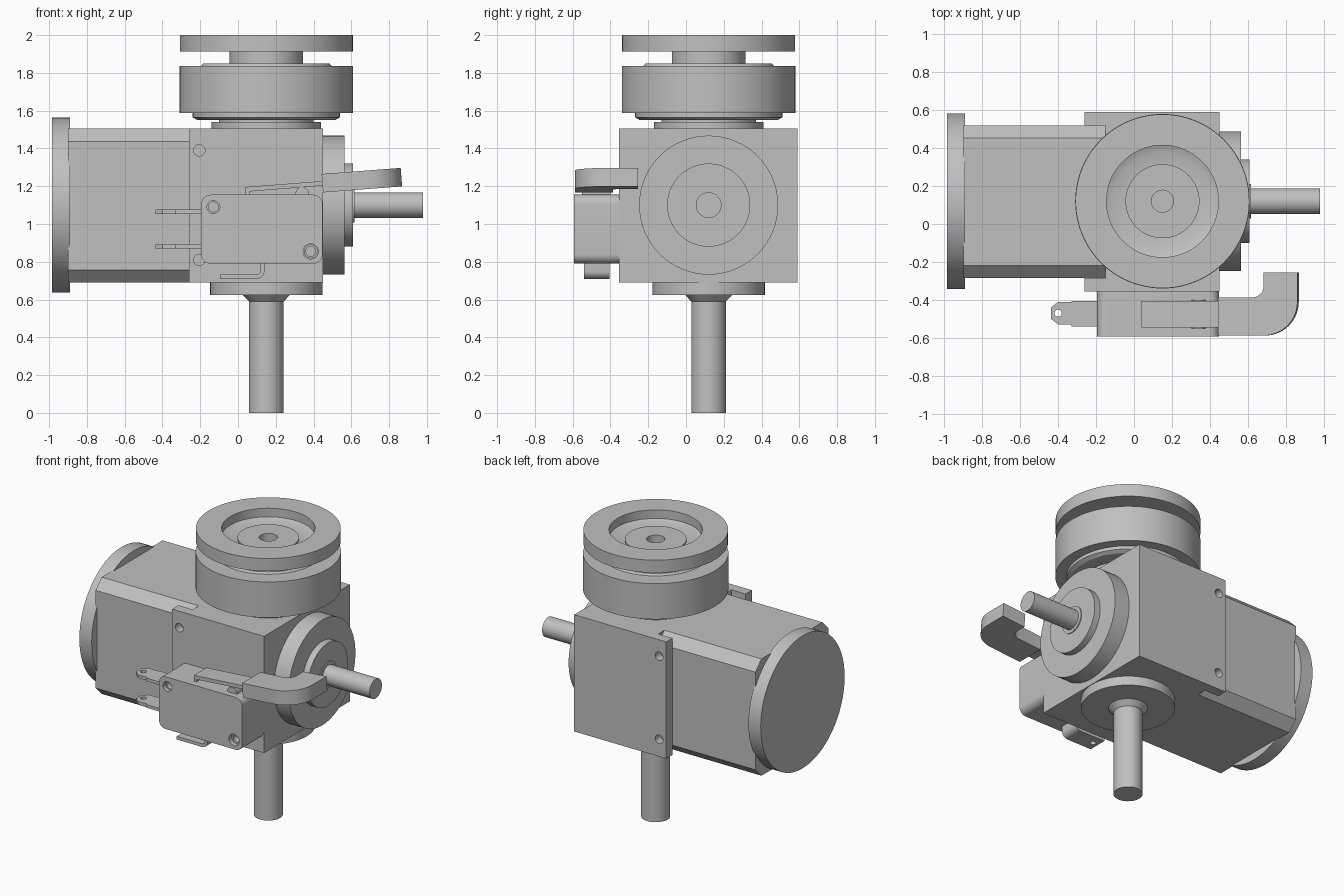
import bpy, bmesh, math
from mathutils import Matrix, Vector

cube = bpy.data.objects.get("Cube")
if cube:
    bpy.data.objects.remove(cube, do_unlink=True)

CX, CY, CZ = 0.15, 0.12, 1.10   # where the two shaft axes cross

grey = bpy.data.materials.new("plain_grey")
grey.use_nodes = True
COLOR = (0.53, 0.53, 0.53, 1)
grey.diffuse_color = COLOR
grey.node_tree.nodes["Principled BSDF"].inputs["Base Color"].default_value = COLOR


def finish(name, bm):
    bmesh.ops.recalc_face_normals(bm, faces=bm.faces[:])
    mesh = bpy.data.meshes.new(name)
    bm.to_mesh(mesh)
    bm.free()
    mesh.materials.append(grey)
    ob = bpy.data.objects.new(name, mesh)
    bpy.context.collection.objects.link(ob)
    return ob


def lathe(name, profile, matrix, steps=64):
    """Revolve (radius, height) points about local z; radius 0 closes an end."""
    bm = bmesh.new()
    verts = [bm.verts.new((r, 0, h)) for r, h in profile]
    edges = [bm.edges.new(p) for p in zip(verts, verts[1:])]
    bmesh.ops.spin(bm, geom=verts + edges, cent=(0, 0, 0), axis=(0, 0, 1),
                   angle=math.tau, steps=steps, use_duplicate=False)
    bmesh.ops.remove_doubles(bm, verts=bm.verts[:], dist=1e-5)
    bm.transform(matrix)
    return finish(name, bm)


def prism(name, points, axis, low, high):
    """Extrude a 2D outline along x, y or z."""
    place = {"x": lambda a, b: (low, a, b), "y": lambda a, b: (a, low, b),
             "z": lambda a, b: (a, b, low)}[axis]
    bm = bmesh.new()
    face = bm.faces.new([bm.verts.new(place(a, b)) for a, b in points])
    new = bmesh.ops.extrude_face_region(bm, geom=[face])["geom"]
    shift = Vector([(high - low) * (c == axis) for c in "xyz"])
    bmesh.ops.translate(bm, vec=shift, verts=[v for v in new if isinstance(v, bmesh.types.BMVert)])
    return finish(name, bm)


def rect(a0, b0, a1, b1):
    return [(a0, b0), (a1, b0), (a1, b1), (a0, b1)]


def arc(cx, cy, r, start, end, n=8):
    angles = [math.radians(start + (end - start) * i / n) for i in range(n + 1)]
    return [(cx + r * math.cos(t), cy + r * math.sin(t)) for t in angles]


def rounded(a0, b0, a1, b1, r):
    return (arc(a1 - r, b1 - r, r, 0, 90) + arc(a0 + r, b1 - r, r, 90, 180)
            + arc(a0 + r, b0 + r, r, 180, 270) + arc(a1 - r, b0 + r, r, 270, 360))


def drill(ob, holes, axis, low, high, r):
    """Cut round holes and remove the cutters again."""
    for a, b in holes:
        cutter = prism("cutter", arc(a, b, r, 0, 345, 23), axis, low, high)
        cutter.hide_render = True
        mod = ob.modifiers.new("hole", "BOOLEAN")
        mod.operation, mod.object, mod.solver = "DIFFERENCE", cutter, "EXACT"
        bpy.context.view_layer.objects.active = ob
        bpy.ops.object.modifier_apply(modifier=mod.name)
        bpy.data.objects.remove(cutter, do_unlink=True)


UP = Matrix.Translation((CX, CY, 0))
ALONG_X = Matrix.Translation((0, CY, CZ)) @ Matrix.Rotation(math.pi / 2, 4, "Y")

# Gearbox block with thin side cheeks that overlap the motor
Y0, Y1, Z0, Z1 = -0.355, 0.59, 0.69, 1.505
t = 0.07
outline = [(0.45, Y0), (0.45, Y1), (-0.26, Y1), (-0.26, Y1 - t), (-0.15, Y1 - t),
           (-0.15, Y0 + t), (-0.26, Y0 + t), (-0.26, Y0)]
gearbox = prism("gearbox_block", outline, "z", Z0, Z1)
for y in (Y0, Y1):
    drill(gearbox, [(-0.205, 1.39), (-0.205, 0.81)], "y", y - 0.06, y + 0.06, 0.03)

# Chamfered motor housing and round end plate
m0, m1, c = Y0 + t, Y1 - t, 0.067
prism("motor_housing", [(m0 + c, Z0), (m1 - c, Z0), (m1, Z0 + c), (m1, Z1 - c),
                        (m1 - c, Z1), (m0 + c, Z1), (m0, Z1 - c), (m0, Z0 + c)],
      "x", -0.90, -0.15)
lathe("motor_end_plate", [(0, -0.985), (0.463, -0.985), (0.463, -0.89), (0, -0.89)], ALONG_X)

# Side bearing cover and output shaft
lathe("side_cover", [(0, 0.45), (0.368, 0.45), (0.368, 0.565), (0.22, 0.565), (0.22, 0.61),
                     (0.092, 0.61), (0.092, 0.616), (0, 0.616)], ALONG_X)
lathe("side_shaft", [(0, 0.6), (0.068, 0.6), (0.068, 0.98), (0, 0.98)], ALONG_X, 40)

# Lower bearing cover and long shaft
lathe("lower_cover", [(0, 0.69), (0.297, 0.69), (0.297, 0.625), (0.125, 0.625),
                      (0.092, 0.59), (0, 0.59)], UP)
lathe("lower_shaft", [(0, 0.6), (0.092, 0.6), (0.092, 0), (0, 0)], UP, 40)

# Clutch drum stack on top
lathe("upper_cover", [(0, 1.5), (0.29, 1.5), (0.29, 1.54), (0.25, 1.54), (0.25, 1.556),
                      (0, 1.556)], UP)
lathe("clutch_drum", [(0, 1.55), (0.365, 1.55), (0.39, 1.565), (0.39, 1.588), (0.46, 1.588),
                      (0.46, 1.837), (0.345, 1.837), (0.335, 1.85), (0, 1.85)], UP, 96)
lathe("clutch_hub", [(0, 1.84), (0.195, 1.84), (0.195, 1.935), (0.058, 1.935),
                     (0.058, 1.88), (0, 1.88)], UP)
lathe("clutch_ring", [(0.15, 1.912), (0.458, 1.912), (0.458, 2.0), (0.295, 2.0),
                      (0.295, 1.94), (0.26, 1.925), (0.15, 1.925), (0.15, 1.912)], UP, 96)

# Limit switch body with two mounting holes
switch = prism("switch_body", rounded(-0.195, 0.79, 0.448, 1.155, 0.05), "y", -0.593, -0.35)
drill(switch, [(-0.13, 1.09)], "y", -0.7, -0.37, 0.034)
drill(switch, [(0.385, 0.855)], "y", -0.7, -0.37, 0.04)
for x, z in ((-0.13, 1.09), (0.385, 0.855)):
    lathe("switch_bushing", [(0.026, 0), (0.037, 0), (0.037, 0.2), (0.026, 0.2), (0.026, 0)],
          Matrix.Translation((x, -0.365, z)) @ Matrix.Rotation(math.pi / 2, 4, "X"), 24)

# Two side terminals with solder holes
tag = [(-0.18, -0.54), (-0.33, -0.54), (-0.33, -0.53), (-0.40, -0.53), (-0.437, -0.50),
       (-0.437, -0.44), (-0.40, -0.41), (-0.33, -0.41), (-0.33, -0.405), (-0.18, -0.405)]
for z in (1.065, 0.88):
    terminal = prism("side_terminal", tag, "z", z - 0.011, z + 0.011)
    drill(terminal, [(-0.40, -0.47)], "z", z - 0.05, z + 0.05, 0.019)

# Bent lower terminal
bent = ([(0.14, 0.80), (0.12, 0.80), (0.12, 0.752)] + arc(0.10, 0.752, 0.02, 0, -90, 4)
        + [(-0.095, 0.732), (-0.095, 0.71)] + arc(0.10, 0.75, 0.04, -90, 0, 6))
lower = prism("lower_terminal", bent, "y", -0.54, -0.405)
drill(lower, [(-0.055, -0.47)], "z", 0.65, 0.77, 0.019)

# Push button and lever plate
prism("switch_button", arc(0.34, 1.16, 0.036, 0, 345, 23), "y", -0.55, -0.40)
prism("lever_plate", [(0.04, 1.15), (0.06, 1.15), (0.06, 1.172), (0.56, 1.212),
                      (0.56, 1.236), (0.04, 1.196)], "y", -0.545, -0.405)

# Slightly tilted hook at the lever's end
hook_outline = ([(0.45, -0.588)] + arc(0.692, -0.41, 0.178, -90, 0, 14)
                + [(0.87, -0.255), (0.692, -0.255)] + arc(0.632, -0.327, 0.06, 0, -90, 8)
                + [(0.45, -0.387)])
hook = prism("lever_hook", hook_outline, "z", 0, 0.098)
pivot = Matrix.Translation((0.45, 0, 1.167))
hook.data.transform(pivot @ Matrix.Rotation(math.radians(-4.4), 4, "Y")
                    @ Matrix.Translation((-0.45, 0, 0)))

# Smooth round surfaces, keep edges sharp
bpy.ops.object.select_all(action="DESELECT")
for ob in bpy.context.collection.objects:
    if ob.type == "MESH" and grey.name in ob.data.materials:
        ob.select_set(True)
        bpy.context.view_layer.objects.active = ob
bpy.ops.object.shade_smooth_by_angle(angle=math.radians(30))
